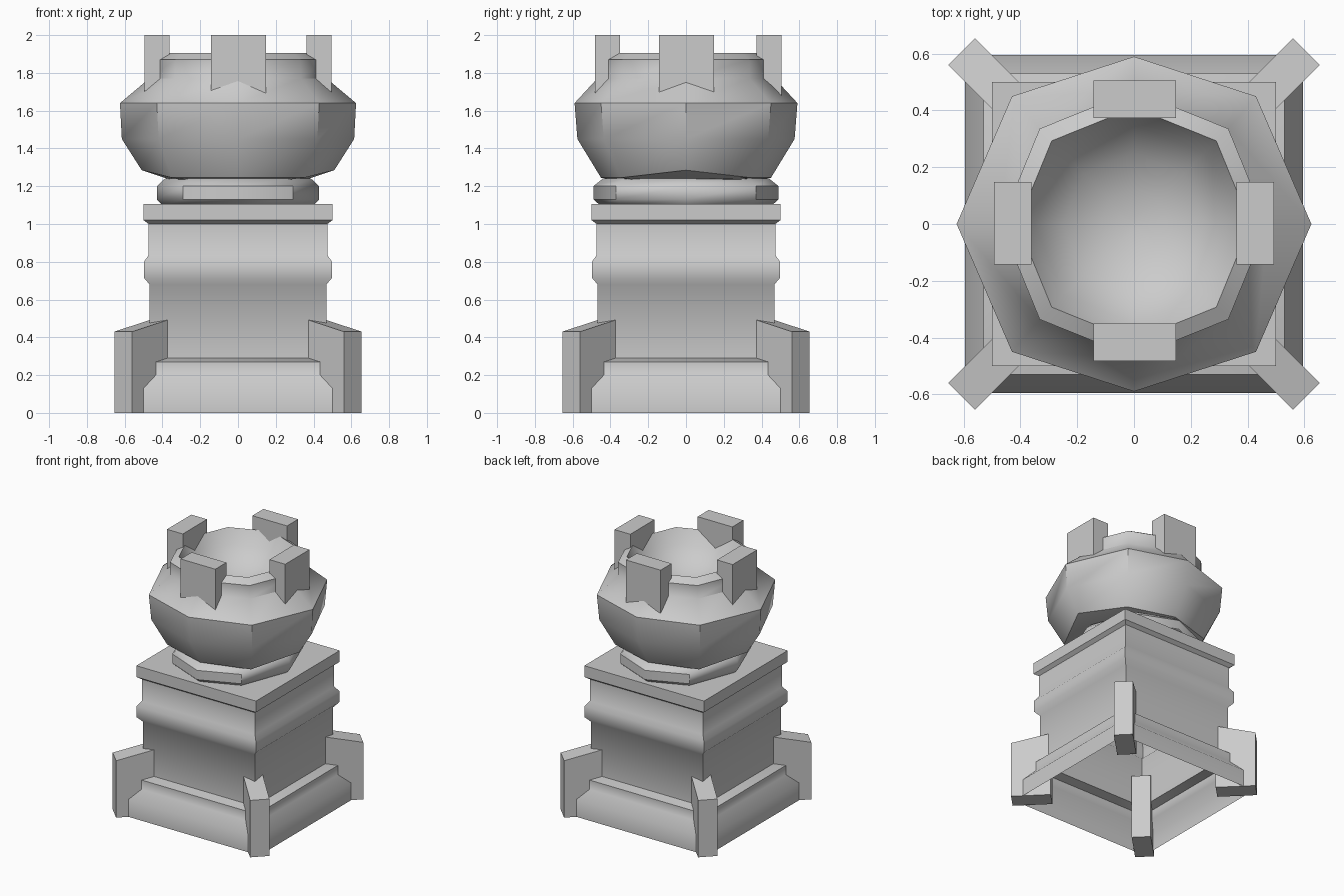
import bpy, bmesh
from math import radians, cos, sin

cube = bpy.data.objects.get("Cube")
if cube:
    bpy.data.objects.remove(cube, do_unlink=True)

stone = bpy.data.materials.new("grey_stone")
stone.use_nodes = True
stone.diffuse_color = (0.6, 0.6, 0.6, 1)
stone.node_tree.nodes["Principled BSDF"].inputs["Base Color"].default_value = (0.6, 0.6, 0.6, 1)


def loft(name, rings, cap_bottom=True, cap_top=True, angle=None):
    """Skin a stack of equal point rings, listed bottom to top."""
    bm = bmesh.new()
    loops = [[bm.verts.new(p) for p in ring] for ring in rings]
    n = len(loops[0])
    for low, high in zip(loops, loops[1:]):
        for i in range(n):
            j = (i + 1) % n
            bm.faces.new((low[i], low[j], high[j], high[i]))
    if cap_bottom:
        bm.faces.new(loops[0][::-1])
    if cap_top:
        bm.faces.new(loops[-1])
    mesh = bpy.data.meshes.new(name)
    bm.to_mesh(mesh)
    bm.free()
    obj = bpy.data.objects.new(name, mesh)
    bpy.context.collection.objects.link(obj)
    mesh.materials.append(stone)
    if angle:
        bpy.ops.object.select_all(action="DESELECT")
        obj.select_set(True)
        bpy.context.view_layer.objects.active = obj
        bpy.ops.object.shade_smooth_by_angle(angle=radians(angle))
    return obj


def square(r, z):
    return [(-r, -r, z), (r, -r, z), (r, r, z), (-r, r, z)]


def octagon(rx, ry, dx, dy, z, lift=0):
    """Eight-sided ring: axis radii rx, ry and diagonal corner dx, dy."""
    return [(rx, 0, z + lift), (dx, dy, z), (0, ry, z), (-dx, dy, z),
            (-rx, 0, z + lift), (-dx, -dy, z), (0, -ry, z), (dx, -dy, z)]


def even(r, z):
    return octagon(r, r, r * 0.707, r * 0.715, z)


def box(name, x, y, sx, sy, z0, z1):
    rings = [[(x + i * sx, y + j * sy, z) for i, j in ((-1, -1), (1, -1), (1, 1), (-1, 1))]
             for z in (z0, z1)]
    return loft(name, rings)


# Hollow square pedestal, open underneath, with moulded profile
profile = [(0.595, 0), (0.595, 0.13), (0.53, 0.20), (0.53, 0.27), (0.468, 0.29),
           (0.468, 0.68), (0.498, 0.715), (0.498, 0.80), (0.473, 0.835), (0.473, 1.0),
           (0.50, 1.02), (0.50, 1.105)]
loft("pedestal", [square(r, z) for r, z in profile], cap_bottom=False, angle=48)

# Diagonal corner buttresses with sloping tops
for k, corner in enumerate(("back_left", "back_right", "front_right", "front_left")):
    a = radians(45 + 90 * k)
    foot = [(0.58, -0.067), (0.859, -0.067), (0.859, 0.067), (0.58, 0.067)]
    rings = [[(r * cos(a) - t * sin(a), r * sin(a) + t * cos(a),
               top * (0.495 if r < 0.7 else 0.43)) for r, t in foot] for top in (0, 1)]
    loft("buttress_" + corner, rings)

# Squashed eight-sided collar
collar = [(0.93, 1.10), (1, 1.13), (1, 1.20), (0.9, 1.24)]
loft("collar", [octagon(0.43 * s, 0.49 * s, 0.29 * s, 0.37 * s, z) for s, z in collar], angle=46)

# Bowl body, raised rim and hollow dish
bowl = [
    octagon(0.36, 0.38, 0.27, 0.28, 1.235),
    octagon(0.51, 0.45, 0.35, 0.345, 1.245, lift=0.04),
    octagon(0.615, 0.575, 0.42, 0.435, 1.45),
    octagon(0.625, 0.59, 0.43, 0.45, 1.64),
    even(0.47, 1.77), even(0.47, 1.87), even(0.41, 1.905),
    even(0.35, 1.80), even(0.25, 1.71), even(0.12, 1.66), even(0.02, 1.65),
]
loft("bowl", bowl, angle=46)

# Four battlement blocks around the rim
for side, sign in (("left", 1), ("right", -1)):
    box("battlement_" + side, sign * 0.428, 0.003, 0.066, 0.145, 1.66, 2.0)
for side, sign in (("back", 1), ("front", -1)):
    box("battlement_" + side, 0.003, sign * 0.428 + 0.012, 0.145, 0.066, 1.66, 2.0)
